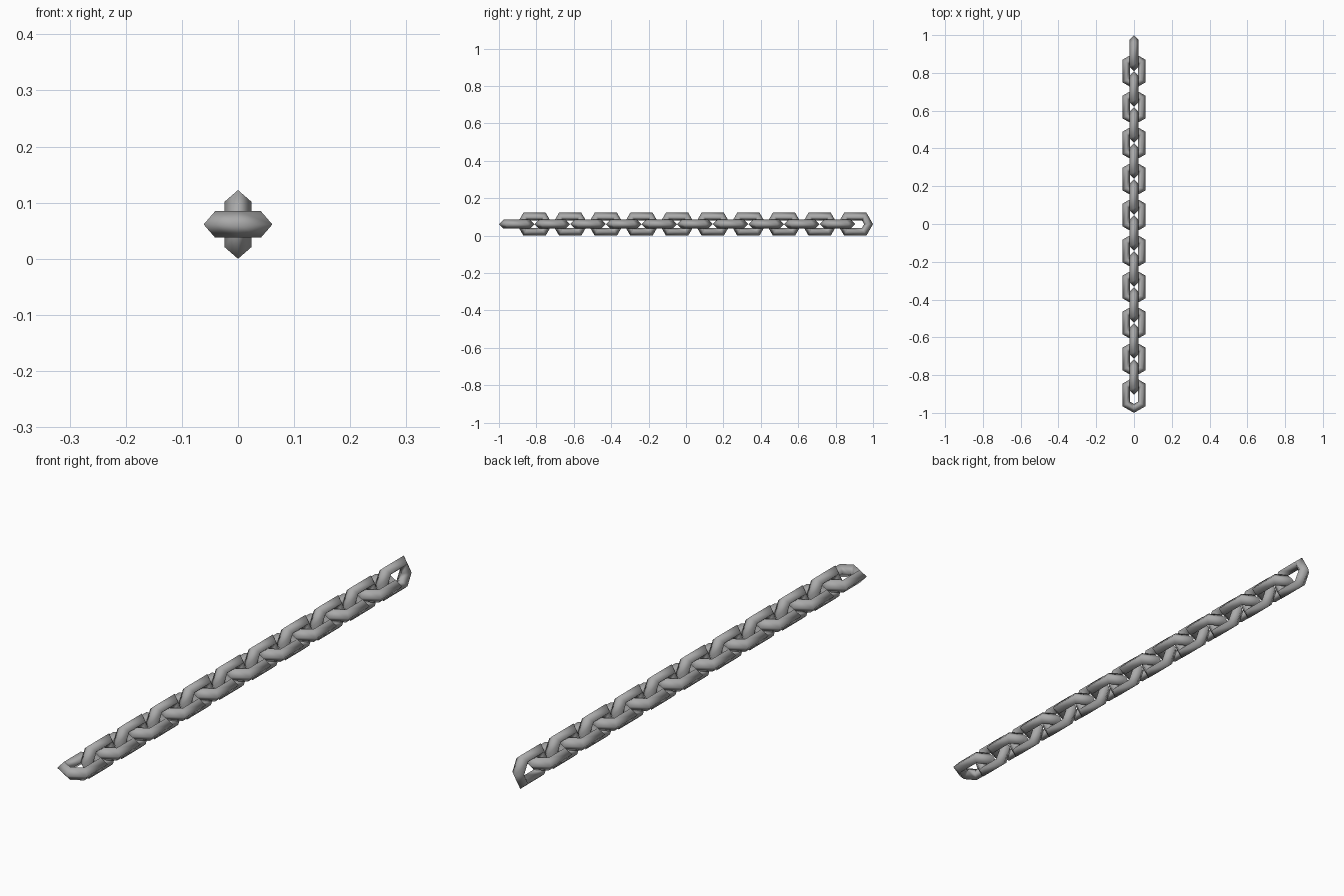
import bpy
import math

if "Cube" in bpy.data.objects:
    bpy.data.objects.remove(bpy.data.objects["Cube"])

LINKS = 20
RING = 0.047        # loop radius before stretching
TUBE = 0.0237       # half thickness of the bar
LENGTH = 0.19       # tip to tip length of a link
STRETCH = LENGTH / 2 - RING - TUBE
PITCH = (2.0 - LENGTH) / (LINKS - 1)
HEIGHT = (RING + TUBE) * math.sin(math.radians(60))   # half width of a link

steel = bpy.data.materials.new("grey_steel")
steel.diffuse_color = (0.4, 0.4, 0.4, 1)
steel.use_nodes = True
steel.node_tree.nodes["Principled BSDF"].inputs["Base Color"].default_value = steel.diffuse_color


def link_mesh():
    """Six-cornered loop with a diamond bar, stretched along y."""
    verts, faces = [], []
    for i in range(6):
        a = math.radians(60 * i)
        shift = math.copysign(STRETCH, math.cos(a))
        for j in range(4):
            b = math.radians(90 * j)
            r = RING + TUBE * math.cos(b)
            verts.append((r * math.sin(a), r * math.cos(a) + shift,
                          TUBE * math.sin(b)))
            k, m = (i + 1) % 6, (j + 1) % 4
            faces.append((i * 4 + j, i * 4 + m, k * 4 + m, k * 4 + j))
    mesh = bpy.data.meshes.new("chain_link")
    mesh.from_pydata(verts, [], faces)
    mesh.materials.append(steel)
    mesh.polygons.foreach_set("use_smooth", [True] * len(faces))
    mesh.update()
    return mesh


# Row of links, alternately lying flat and standing upright
mesh = link_mesh()
for n in range(LINKS):
    upright = n % 2 == 1
    name = "upright_link" if upright else "flat_link"
    link = bpy.data.objects.new(f"{name}_{n // 2 + 1}", mesh)
    link.location = (0, -1 + LENGTH / 2 + n * PITCH, HEIGHT)
    link.rotation_euler.y = math.pi / 2 if upright else 0
    bpy.context.collection.objects.link(link)
